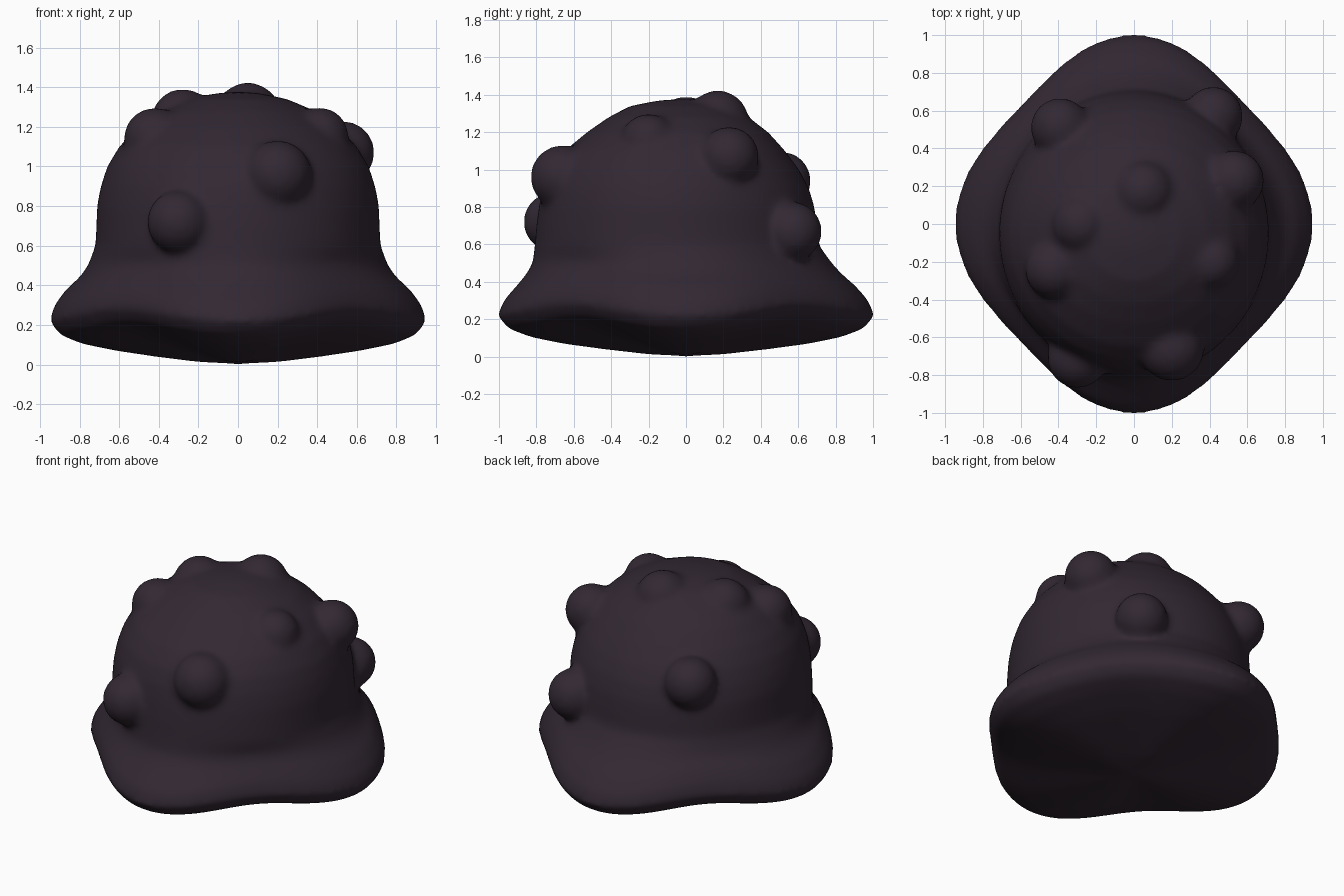
import bpy, bmesh, math
from mathutils import Vector, Matrix

if "Cube" in bpy.data.objects:
    bpy.data.objects.remove(bpy.data.objects["Cube"])

# Single flat colour
skin = bpy.data.materials.new("dark plum")
skin.diffuse_color = (0.032, 0.021, 0.033, 1)
skin.use_nodes = True
skin.node_tree.nodes["Principled BSDF"].inputs["Base Color"].default_value = skin.diffuse_color

# Body profile, bottom to top: height, half width, half depth, depth offset
PROFILE = [
    (0.012, 0.20, 0.20, 0.0), (0.04, 0.42, 0.44, 0.0), (0.07, 0.62, 0.66, 0.0),
    (0.105, 0.79, 0.83, 0.0), (0.15, 0.90, 0.95, 0.0), (0.22, 0.952, 1.008, 0.0),
    (0.30, 0.927, 0.975, 0.0), (0.38, 0.868, 0.905, 0.0), (0.44, 0.80, 0.845, -0.01),
    (0.50, 0.757, 0.80, -0.02), (0.60, 0.72, 0.758, -0.05), (0.70, 0.715, 0.75, -0.05),
    (0.80, 0.712, 0.737, -0.05), (0.90, 0.693, 0.712, -0.055), (1.00, 0.66, 0.665, -0.06),
    (1.10, 0.60, 0.59, -0.06), (1.20, 0.505, 0.485, -0.045), (1.28, 0.39, 0.375, -0.04),
    (1.34, 0.25, 0.26, -0.04), (1.37, 0.11, 0.12, -0.03),
]
SEGMENTS = 96

# Round bumps on the dome: centre and radius
BUMPS = [
    ((-0.30, -0.71, 0.72), 0.160), ((0.20, -0.66, 0.96), 0.172),
    ((0.53, 0.23, 1.07), 0.160), ((0.42, 0.57, 0.67), 0.158),
    ((0.41, -0.20, 1.15), 0.150), ((0.05, 0.17, 1.26), 0.165),
    ((-0.28, 0.00, 1.235), 0.158), ((-0.42, -0.24, 1.14), 0.158),
    ((-0.39, 0.51, 0.94), 0.158),
]


def ring_point(row, i):
    """Round dome flowing into a four-lobed brim that lifts between lobes."""
    z, rx, ry, cy = row
    a = math.tau * i / SEGMENTS
    brim = min(1, max(0, (0.62 - z) / 0.30))
    brim = brim * brim * (3 - 2 * brim)
    k = 1 - brim * 0.055 * (1 - math.cos(4 * a))
    lift = 0.065 * brim * math.sin(2 * a) ** 2 * min(1, rx / 0.8)
    return (rx * k * math.cos(a), cy + ry * k * math.sin(a), z + lift)


bm = bmesh.new()
# Domed body and flared brim
rings = [[bm.verts.new(ring_point(row, i)) for i in range(SEGMENTS)] for row in PROFILE]
for low, high in zip(rings, rings[1:]):
    for i in range(SEGMENTS):
        j = (i + 1) % SEGMENTS
        bm.faces.new((low[i], low[j], high[j], high[i]))
base = bm.verts.new((0, 0, 0))
crown = bm.verts.new((0, -0.03, 1.378))
for i in range(SEGMENTS):
    j = (i + 1) % SEGMENTS
    bm.faces.new((base, rings[0][j], rings[0][i]))
    bm.faces.new((crown, rings[-1][i], rings[-1][j]))

# Bumps
for centre, radius in BUMPS:
    bmesh.ops.create_icosphere(bm, subdivisions=4, radius=radius,
                               matrix=Matrix.Translation(Vector(centre)))

mesh = bpy.data.meshes.new("bumpy_body")
bm.to_mesh(mesh)
bm.free()
body = bpy.data.objects.new("bumpy_body", mesh)
bpy.context.collection.objects.link(body)
mesh.materials.append(skin)

# Fuse the bumps into the dome and soften the joins
fuse = body.modifiers.new("fuse", 'REMESH')
fuse.mode = 'VOXEL'
fuse.voxel_size = 0.02
fuse.use_smooth_shade = True
soften = body.modifiers.new("soften", 'SMOOTH')
soften.factor = 0.5
soften.iterations = 14
for p in mesh.polygons:
    p.use_smooth = True
